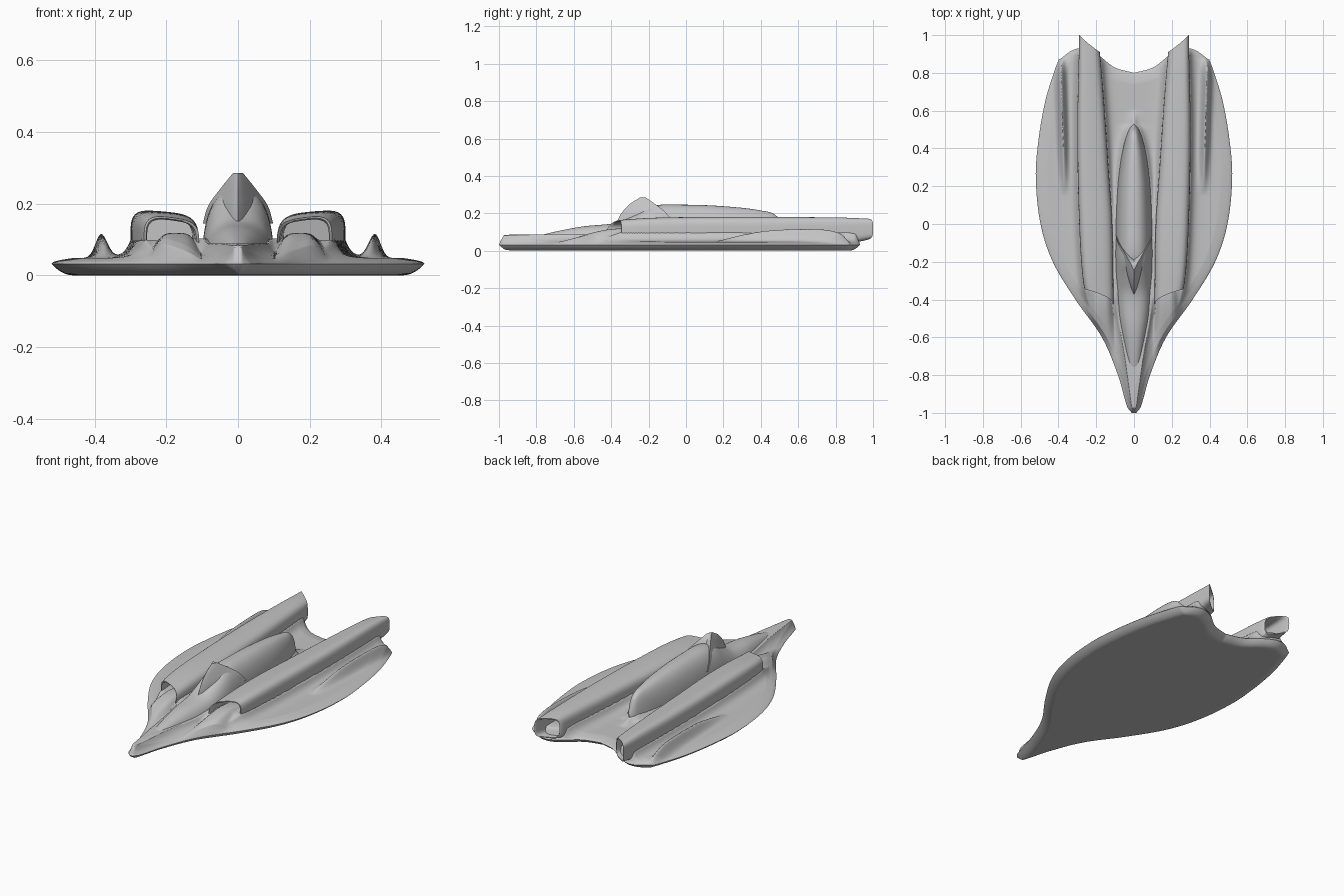
import bpy, math
from math import exp, cos, sin, pi, sqrt

if "Cube" in bpy.data.objects:
    bpy.data.objects.remove(bpy.data.objects["Cube"])

grey = bpy.data.materials.new("hull_grey")
grey.use_nodes = True
COLOUR = (0.55, 0.55, 0.55, 1)
grey.diffuse_color = COLOUR
grey.node_tree.nodes["Principled BSDF"].inputs["Base Color"].default_value = COLOUR


def curve(*pts):
    """Smooth function through (position, value) points."""
    def f(a):
        if a <= pts[0][0]:
            return pts[0][1]
        if a >= pts[-1][0]:
            return pts[-1][1]
        i = max(k for k in range(len(pts) - 1) if pts[k][0] <= a)
        def slope(k):
            lo, hi = pts[max(k - 1, 0)], pts[min(k + 1, len(pts) - 1)]
            return (hi[1] - lo[1]) / (hi[0] - lo[0])
        (p, v), (q, w) = pts[i], pts[i + 1]
        d = q - p
        t = (a - p) / d
        s = t * t * (3 - 2 * t)
        return (v + (w - v) * s + d * slope(i) * t * (1 - t) ** 2
                - d * slope(i + 1) * t * t * (1 - t))
    return f


def make(name, verts, faces, angle=50):
    mesh = bpy.data.meshes.new(name)
    mesh.from_pydata(verts, [], faces)
    mesh.validate()
    mesh.materials.append(grey)
    ob = bpy.data.objects.new(name, mesh)
    bpy.context.collection.objects.link(ob)
    bpy.ops.object.select_all(action="DESELECT")
    ob.select_set(True)
    bpy.context.view_layer.objects.active = ob
    bpy.ops.object.mode_set(mode="EDIT")
    bpy.ops.mesh.select_all(action="SELECT")
    bpy.ops.mesh.normals_make_consistent(inside=False)
    bpy.ops.object.mode_set(mode="OBJECT")
    bpy.ops.object.shade_smooth_by_angle(angle=math.radians(angle))
    return ob


def loft(name, rings, angle=50):
    """Skin closed rings of equal length and cap both ends."""
    n = len(rings[0])
    verts = [p for r in rings for p in r]
    faces = [(i * n + j, i * n + (j + 1) % n, (i + 1) * n + (j + 1) % n, (i + 1) * n + j)
             for i in range(len(rings) - 1) for j in range(n)]
    faces += [tuple(range(n)), tuple(range(len(verts) - n, len(verts)))]
    return make(name, verts, faces, angle)


def power(v, e):
    return math.copysign(abs(v) ** e, v)


# Shared outlines
half_width = curve((-1, .012), (-.97, .035), (-.8, .085), (-.6, .17), (-.4, .31), (-.2, .43),
                   (0, .495), (.25, .52), (.45, .505), (.65, .47), (.8, .425), (.88, .395))
rear_edge = curve((0, .8), (.1, .83), (.2, .9), (.27, .93), (.33, .92), (.4, .87))
pod_inner = curve((-.43, .108), (0, .115), (.3, .135), (.6, .155), (.9, .18), (1, .2))
pod_outer = curve((-.43, .24), (-.3, .27), (0, .29), (.5, .3), (1, .29))
pod_top = curve((-.43, .16), (-.2, .177), (.1, .182), (.8, .18), (1, .172))
body_width = curve((-.97, .012), (-.7, .05), (-.43, .093), (-.1, .1), (.2, .088),
                   (.4, .06), (.5, .028), (.53, .004))
body_top = curve((-.97, .046), (-.85, .065), (-.7, .102), (-.55, .13), (-.37, .15), (-.28, .19),
                 (-.18, .24), (0, .246), (.2, .238), (.4, .215), (.49, .18), (.53, .08))
ramp = curve((-.8, 0), (-.6, .025), (-.4, .068), (-.25, .06), (0, 0))
fin_height = curve((.16, 0), (.3, .035), (.45, .06), (.7, .066), (.82, .05), (.89, 0))


def gap(x, lo, hi):
    return max(lo - x, x - hi, 0)


# Hull: a flat-bottomed plate whose top swells into ramps, fillets and fins
def hull_top(x, y, inset):
    a = abs(x)
    rim = sqrt(min(1, inset / .06))
    z = .032 + .016 * rim
    pod = min(1, max(0, (y + .5) / .15))
    swell = .05 * pod * exp(-gap(a, pod_inner(y), pod_outer(y)) / .018)
    swell += .04 * exp(-gap(a, 0, body_width(y)) / .02) * min(1, max(0, (.6 - y) / .1))
    swell = min(swell, .055)
    swell = max(swell, ramp(y) * exp(-((a - .172) / .065) ** 4))
    fin_x = .37 + .03 * (y - .25)
    off = abs(a - fin_x)
    swell += fin_height(y) * exp(-(off / .021) ** 1.7)
    return z + swell * min(1, inset / .025)


COLS, ROWS = 180, 170
verts, faces = [], []
for top in (True, False):
    for i in range(ROWS + 1):
        t = (1 - cos(pi * i / ROWS)) / 2 * .5 + i / ROWS * .5
        for j in range(COLS + 1):
            u = 2 * j / COLS - 1
            u = sin(u * pi / 2) * .35 + u * .65
            rear = rear_edge(abs(u) * .4)
            y = -1 + t * (rear + 1)
            x = u * half_width(y)
            inset = max(0, min((1 - abs(u)) * half_width(y), y + 1, rear - y))
            z = hull_top(x, y, inset) if top else .032 * (1 - min(1, inset / .06)) ** 2
            verts.append((x, y, z))
W = COLS + 1
N = W * (ROWS + 1)
for base in (0, N):
    faces += [(base + i * W + j, base + i * W + j + 1, base + (i + 1) * W + j + 1,
               base + (i + 1) * W + j) for i in range(ROWS) for j in range(COLS)]
rim = ([j for j in range(COLS)] + [i * W + COLS for i in range(ROWS)]
       + [ROWS * W + j for j in range(COLS, 0, -1)] + [i * W for i in range(ROWS, 0, -1)])
faces += [(a, b, b + N, a + N) for a, b in zip(rim, rim[1:] + rim[:1])]
make("hull", verts, faces, 75)

# Central body running from the nose to a pointed tail
rings = []
for i in range(91):
    y = -.97 + 1.5 * sin(pi / 2 * i / 90)
    w, h = body_width(y), body_top(y) - .02
    rings.append([(w * power(cos(a), .85), y, .02 + h * power(max(sin(a), 0), .8))
                  for a in [pi * k / 36 for k in range(37)]])
loft("central_body", rings, 60)

# Cockpit: a swept arrowhead rising to a blunt peak
rings = []
nose_y = curve((0, -.375), (.4, -.345), (.75, -.3), (1, -.245))
wing_y = curve((0, -.06), (.5, -.12), (1, -.215))
cock_w = curve((0, .098), (.35, .083), (.7, .048), (1, .014))
for i in range(15):
    t = i / 14
    z, w, n, s = .145 + .14 * t, cock_w(t), nose_y(t), wing_y(t)
    notch = min(s - .004, -.15 - .06 * t)
    side = [(w * k / 8, n + (s - n) * (k / 8) ** 1.25, z) for k in range(9)]
    rings.append(side + [(0, notch, z)] + [(-x, y, z) for x, y, z in side[:0:-1]])
loft("cockpit", rings, 40)


# Engine pods: hollow at both slanted ends
def pod_ring(f, scale, side):
    ring = []
    for k in range(48):
        a = 2 * pi * k / 48
        cx, cz = power(cos(a), .5) * scale, power(sin(a), .5) * scale
        s = (cx + 1) / 2
        front, rear = -.43 + .085 * sqrt(s), .91 + .09 * s
        y = front + (rear - front) * f
        lo, hi = pod_inner(y), pod_outer(y)
        top = pod_top(y) - .016 * (1 - s) ** 2
        low = .02 + .045 * max(0, (y - .8) / .2)
        ring.append((side * (lo + (hi - lo) * s), y, low + (top - low) * (cz + 1) / 2))
    return ring


for name, side in (("left_engine_pod", 1), ("right_engine_pod", -1)):
    steps = [(.12, .8), (.05, .84), (.005, .88), (0, .94)]
    steps += [(i / 40, 1) for i in range(41)]
    steps += [(1, .92), (.995, .86), (.95, .8), (.88, .7)]
    loft(name, [pod_ring(f, s, side) for f, s in steps], 50)
